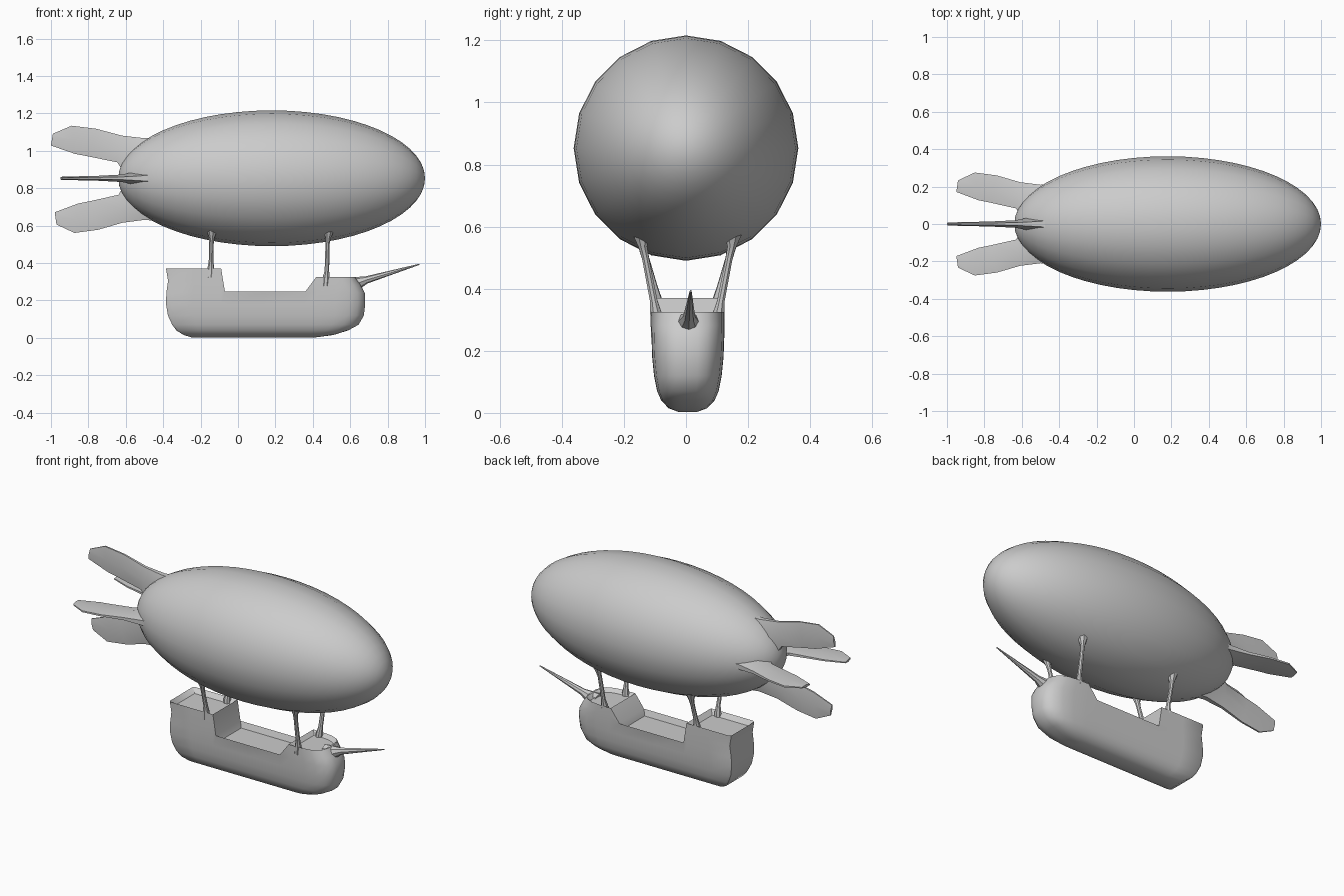
import bpy, bmesh, math
from mathutils import Vector, Matrix

if "Cube" in bpy.data.objects:
    bpy.data.objects.remove(bpy.data.objects["Cube"])


def loft(rings):
    """Skin closed rings; caps are ladders of quads. Returns bmesh and closing-strip faces."""
    bm = bmesh.new()
    vs = [[bm.verts.new(p) for p in r] for r in rings]
    n = len(vs[0])
    strip = []
    for a, b in zip(vs, vs[1:]):
        for j in range(n):
            k = (j + 1) % n
            f = bm.faces.new((a[j], a[k], b[k], b[j]))
            if k == 0:
                strip.append(f)
    for r in (vs[0], vs[-1]):
        for i in range(n // 2 - 1):
            bm.faces.new((r[i], r[i + 1], r[n - 2 - i], r[n - 1 - i]))
    bmesh.ops.recalc_face_normals(bm, faces=bm.faces)
    return bm, strip


def finish(name, bm):
    me = bpy.data.meshes.new(name)
    bm.to_mesh(me)
    bm.free()
    ob = bpy.data.objects.new(name, me)
    bpy.context.collection.objects.link(ob)
    return ob


def tube(name, pts, radii, sides=8):
    pts = [Vector(p) for p in pts]
    q = (pts[-1] - pts[0]).to_track_quat('Z', 'Y')
    rings = [[p + q @ Vector((r * math.cos(a), r * math.sin(a), 0))
              for a in (2 * math.pi * i / sides for i in range(sides))]
             for p, r in zip(pts, radii)]
    return finish(name, loft(rings)[0])


# Gas envelope: 20-sided ellipsoid lying along x
CZ = 0.853
bm = bmesh.new()
bmesh.ops.create_uvsphere(bm, u_segments=20, v_segments=28, radius=1)
bmesh.ops.transform(bm, verts=bm.verts, matrix=Matrix.Translation((0.18, 0, CZ))
                    @ Matrix.Diagonal((0.82, 0.362, 0.363, 1))
                    @ Matrix.Rotation(math.pi / 2, 4, 'Y'))
finish("envelope", bm)

# Tail fins: (outer x, outer r, inner x, inner r, half thickness)
FIN = [(-.42, .22, -.52, .0, .05), (-.5, .214, -.61, .03, .036),
       (-.62, .228, -.645, .085, .02), (-.76, .265, -.80, .117, .013),
       (-.89, .281, -.87, .13, .011), (-.99, .238, -1.0, .175, .008)]


def fin(name, turn, tip, reach):
    def sx(x):
        return -.5 + (x + .5) * (tip + .5) / -.5 if x < -.5 else x
    rings = []
    for ox, orr, ix, ir, t in FIN:
        o, i = Vector((sx(ox), 0, orr * reach)), Vector((sx(ix), 0, ir * reach))
        m, w = (o + i) / 2, Vector((0, t, 0))
        rings.append([o + w * .4, m + w, i + w * .4, i - w * .4, m - w, o - w * .4])
    bm, _ = loft(rings)
    bm.transform(Matrix.Translation((0, 0, CZ)) @ Matrix.Rotation(turn, 4, 'X'))
    finish(name, bm)


fin("top_fin", 0, -1.0, 1)
fin("bottom_fin", math.pi, -.98, 1.04)
fin("left_fin", math.pi / 2, -.95, .98)
fin("right_fin", -math.pi / 2, -.95, .98)

# Hull: levels (z or height fraction above .24, back x, front x, half width)
YC = 0.006
LOW = [(.003, -.25, .42, .03), (.015, -.29, .51, .062), (.04, -.33, .59, .086),
       (.07, -.352, .645, .099), (.12, -.375, .673, .109), (.18, -.385, .68, .115),
       (.24, -.383, .678, .117)]
HIGH = [(.5, -.374, .655, .118), (1, -.385, .625, .118)]
# stations along the length: x, width factor, deck height
STATIONS = [(-.385, .93, .37), (-.372, 1, .37), (-.24, 1, .37), (-.09, 1, .37),
            (-.07, 1, .247), (.14, 1, .247), (.36, 1, .247), (.43, 1, .325),
            (.52, .99, .325), (.59, .93, .325), (.64, .78, .325),
            (.668, .55, .325), (.68, .28, .325)]


def hull_x(x, xb, xf):
    if x < -.1:
        return -.1 + (x + .1) * (xb + .1) / -.285
    if x > .36:
        return .36 + (x - .36) * (xf - .36) / .32
    return x


rings = []
for x, w, top in STATIONS:
    half = [(hull_x(x, b, f), h * w, z) for z, b, f, h in LOW]
    half += [(hull_x(x, b, f), h * w, .24 + (top - .24) * t) for t, b, f, h in HIGH]
    rings.append([(px, YC + h, z) for px, h, z in reversed(half)]
                 + [(px, YC - h, z) for px, h, z in half])
bm, deck = loft(rings)
# Recessed decks inside a raised rim: stern, waist, bow
for faces, rim, depth in ((deck[0:3], .026, .025), (deck[4:6], .014, .035), (deck[7:11], .022, .02)):
    bmesh.ops.inset_region(bm, faces=faces, thickness=rim, use_even_offset=True)
    verts = {v for f in faces for v in f.verts}
    bmesh.ops.translate(bm, verts=list(verts), vec=(0, 0, -depth))
finish("hull", bm)

# Bowsprit
tube("bowsprit", [(.59, YC, .28), (.645, YC + .002, .294), (.685, YC + .004, .309),
                  (.80, YC + .006, .343), (.97, YC + .009, .393)],
     [.045, .033, .02, .013, .003])

# Struts joining hull and envelope
for tag, x0, x1, z0 in (("rear", -.148, -.138, .365), ("front", .468, .486, .32)):
    for side, s in (("left", 1), ("right", -1)):
        ys = (.1, .101, .108, .135, .143, .146)
        zs = (z0 - .04, z0, z0 + .04, .50, .535, .58)
        pts = [(x0 + (x1 - x0) * k / 5, YC * .7 + s * y, z)
               for k, (y, z) in enumerate(zip(ys, zs))]
        tube(f"{tag}_{side}_strut", pts, [.02, .02, .013, .012, .015, .032])

# Smooth shading with crisp edges
for ob in bpy.context.collection.objects:
    ob.select_set(True)
    bpy.context.view_layer.objects.active = ob
bpy.ops.object.shade_smooth_by_angle(angle=math.radians(40))
